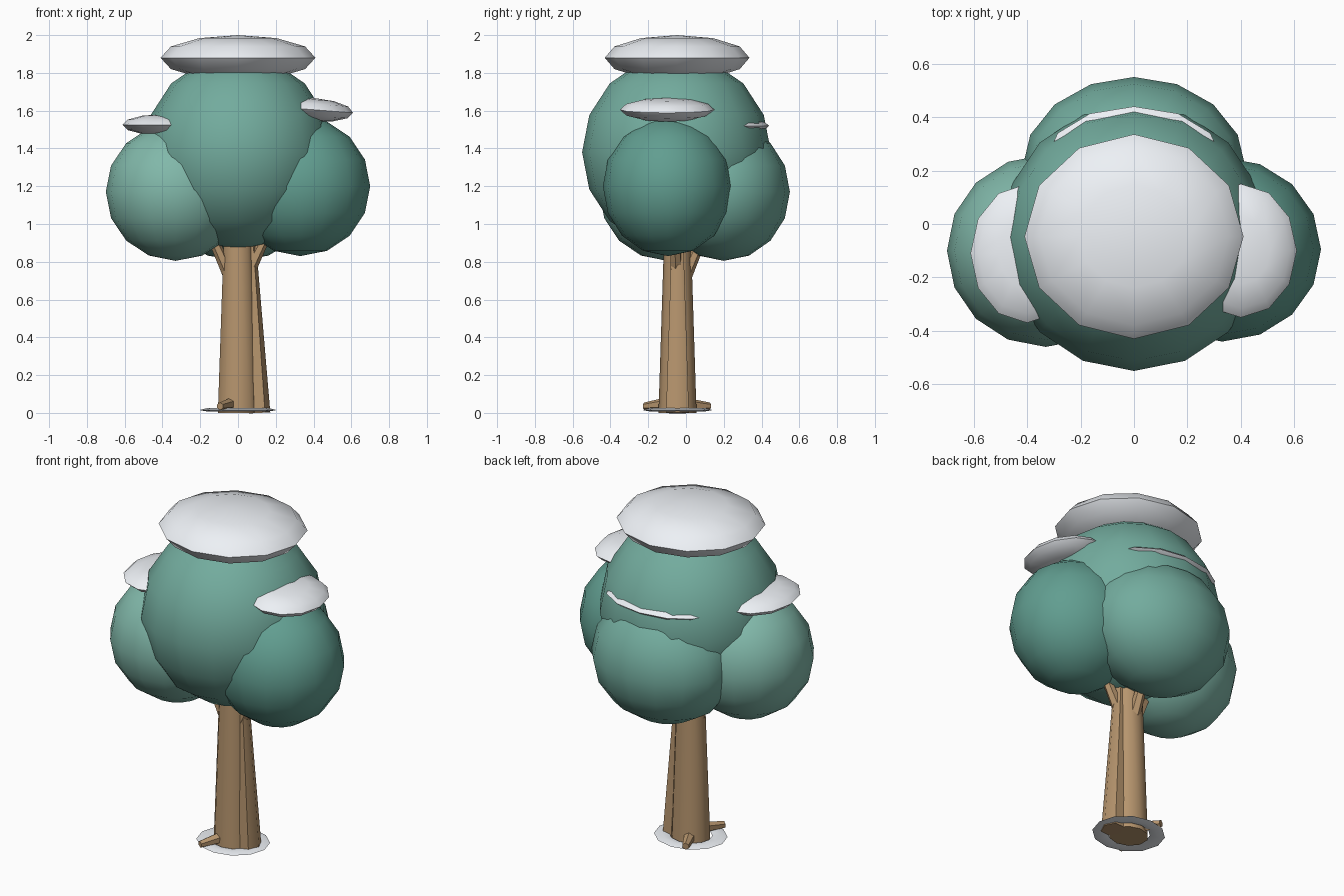
import bpy, bmesh, math
from mathutils import Matrix, Vector

if "Cube" in bpy.data.objects:
    bpy.data.objects.remove(bpy.data.objects["Cube"])


def material(name, color):
    m = bpy.data.materials.new(name)
    m.diffuse_color = (*color, 1)
    m.use_nodes = True
    m.node_tree.nodes["Principled BSDF"].inputs["Base Color"].default_value = m.diffuse_color
    return m


LEAF = material("leaf", (0.17, 0.41, 0.34))
LEAF_LIGHT = material("leaf_light", (0.22, 0.48, 0.40))
LEAF_DARK = material("leaf_dark", (0.12, 0.34, 0.28))
BARK = material("bark", (0.47, 0.30, 0.155))
SNOW = material("snow", (0.85, 0.88, 0.92))


def finish(name, bm, mat, angle):
    me = bpy.data.meshes.new(name)
    bmesh.ops.recalc_face_normals(bm, faces=bm.faces)
    bm.to_mesh(me)
    bm.free()
    ob = bpy.data.objects.new(name, me)
    bpy.context.collection.objects.link(ob)
    me.materials.append(mat)
    bpy.ops.object.select_all(action='DESELECT')
    ob.select_set(True)
    bpy.context.view_layer.objects.active = ob
    bpy.ops.object.shade_smooth_by_angle(angle=math.radians(angle))
    return ob


def ellipsoid(name, center, radii, mat, segs=16, rings=8, angle=60, tilt=0):
    bm = bmesh.new()
    bmesh.ops.create_uvsphere(bm, u_segments=segs, v_segments=rings, radius=1)
    bm.transform(Matrix.Translation(center) @ Matrix.Rotation(tilt, 4, 'Y')
                 @ Matrix.Diagonal((*radii, 1)))
    return finish(name, bm, mat, angle)


def limb(name, a, b, r1, r2, sides=6, squash=1.0):
    a, b = Vector(a), Vector(b)
    d = b - a
    bm = bmesh.new()
    bmesh.ops.create_cone(bm, cap_ends=True, segments=sides, radius1=r1,
                          radius2=r2, depth=d.length)
    rot = d.to_track_quat('Z', 'Y').to_matrix().to_4x4()
    bm.transform(Matrix.Translation((a + b) / 2) @ rot
                 @ Matrix.Diagonal((1, squash, 1, 1)))
    return finish(name, bm, BARK, 50)


# Foliage
ellipsoid("main_crown", (0, -0.05, 1.38), (0.5, 0.5, 0.515), LEAF)
ellipsoid("left_crown", (-0.33, -0.1, 1.17), (0.37, 0.36, 0.365), LEAF_LIGHT)
ellipsoid("right_crown", (0.33, -0.095, 1.2), (0.37, 0.345, 0.37), LEAF_DARK)
ellipsoid("back_crown", (0, 0.2, 1.17), (0.42, 0.35, 0.365), LEAF)

# Snow cap and patches
ellipsoid("snow_cap", (0, -0.047, 1.88), (0.41, 0.383, 0.12), SNOW, 12, 6)
ellipsoid("left_snow", (-0.4, -0.11, 1.525), (0.212, 0.26, 0.056), SNOW, 12, 6)
ellipsoid("right_snow", (0.4, -0.1, 1.605), (0.21, 0.25, 0.062), SNOW, 12, 6, tilt=0.08)
ellipsoid("back_snow", (0, 0.24, 1.52), (0.33, 0.2, 0.045), SNOW, 12, 6)

# Trunk with a buttress on the right
limb("trunk", (0, -0.045, 0), (0, -0.045, 0.95), 0.112, 0.078, 10, 0.9)
limb("trunk_buttress", (0.115, -0.045, 0), (0.065, -0.045, 0.92), 0.07, 0.035, 6, 0.8)

# Branches reaching into the foliage
for name, tip in (("left_branch", (-0.15, -0.06, 0.96)),
                  ("right_branch", (0.16, -0.06, 0.96)),
                  ("back_branch", (0.0, 0.1, 0.96))):
    limb(name, (tip[0] * 0.28, -0.045 + (tip[1] + 0.045) * 0.28, 0.72), tip, 0.035, 0.025)

# Short roots
limb("front_root", (-0.03, -0.09, 0.05), (-0.095, -0.22, 0.035), 0.035, 0.02)
limb("back_root", (-0.03, 0.0, 0.045), (-0.085, 0.125, 0.035), 0.035, 0.02)

# Thin snow ring around the base
bm = bmesh.new()
profile = [(0.205, 0.015), (0.165, 0.025), (0.12, 0.018), (0.165, 0.008)]
loops = []
for i in range(12):
    t = i * math.tau / 12
    loops.append([bm.verts.new((r * math.cos(t), -0.045 + 0.9 * r * math.sin(t), z))
                  for r, z in profile])
for i in range(12):
    p, q = loops[i], loops[(i + 1) % 12]
    for j in range(4):
        k = (j + 1) % 4
        bm.faces.new((p[j], q[j], q[k], p[k]))
finish("snow_ring", bm, SNOW, 40)
